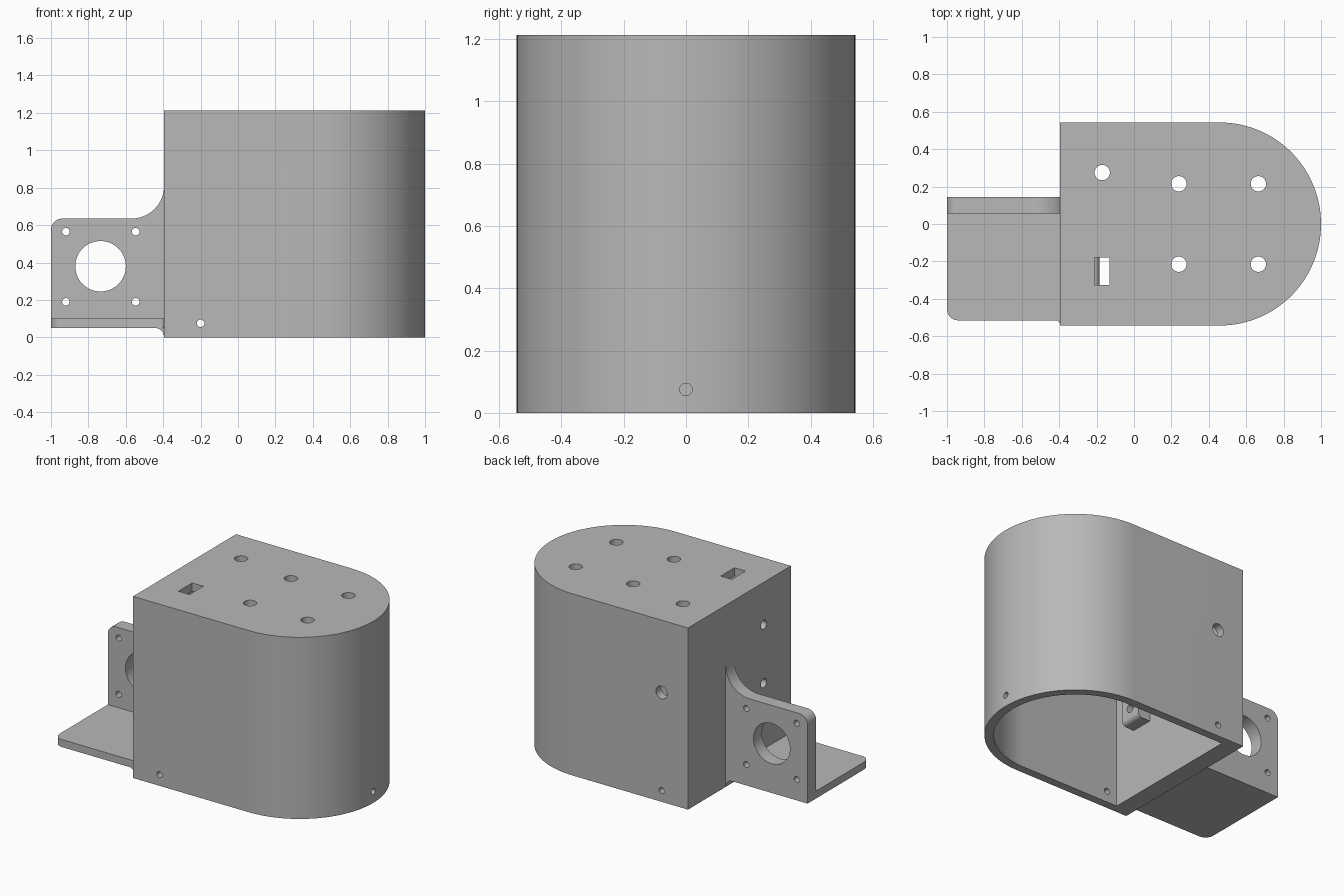
import bpy, bmesh, math
from mathutils import Vector

cube = bpy.data.objects.get("Cube")
if cube:
    bpy.data.objects.remove(cube, do_unlink=True)

grey = bpy.data.materials.new("plain grey")
grey.use_nodes = True
colour = (0.48, 0.48, 0.48, 1)
grey.diffuse_color = colour
grey.node_tree.nodes["Principled BSDF"].inputs["Base Color"].default_value = colour


def arc(cx, cy, r, start, end, n=12):
    """Points on an arc, angles in degrees."""
    angles = [math.radians(start + (end - start) * i / n) for i in range(n + 1)]
    return [(cx + r * math.cos(a), cy + r * math.sin(a)) for a in angles]


def circle(cx, cy, r, n=32):
    return arc(cx, cy, r, 0, 360, n)[:-1]


def rect(a0, a1, b0, b1):
    return [(a0, b0), (a1, b0), (a1, b1), (a0, b1)]


def prism(bm, profile, axis, lo, hi):
    """Extrude a 2D profile along an axis; the profile uses the other two axes in order."""
    def place(p, d):
        c = list(p)
        c.insert("xyz".index(axis), d)
        return Vector(c)
    face = bm.faces.new([bm.verts.new(place(p, lo)) for p in profile])
    out = bmesh.ops.extrude_face_region(bm, geom=[face])
    shift = place((0, 0), hi - lo)
    bmesh.ops.translate(bm, vec=shift, verts=[v for v in out["geom"] if isinstance(v, bmesh.types.BMVert)])


def solid(name, *prisms):
    bm = bmesh.new()
    for p in prisms:
        prism(bm, *p)
    bmesh.ops.recalc_face_normals(bm, faces=bm.faces)
    mesh = bpy.data.meshes.new(name)
    bm.to_mesh(mesh)
    bm.free()
    obj = bpy.data.objects.new(name, mesh)
    bpy.context.collection.objects.link(obj)
    mesh.materials.append(grey)
    return obj


def select(obj):
    bpy.ops.object.select_all(action="DESELECT")
    obj.select_set(True)
    bpy.context.view_layer.objects.active = obj


def cut(obj, *prisms):
    cutter = solid("cutter", *prisms)
    cutter.hide_render = True
    mod = obj.modifiers.new("cut", "BOOLEAN")
    mod.operation, mod.solver, mod.object = "DIFFERENCE", "EXACT", cutter
    select(obj)
    bpy.ops.object.modifier_apply(modifier=mod.name)
    bpy.data.objects.remove(cutter, do_unlink=True)


END, R, TOP, WALL = -0.395, 0.543, 1.213, 0.055
CX = 1 - R


def d_shape(x0, r):
    return [(x0, -r)] + arc(CX, 0, r, -90, 90, 64) + [(x0, r)]


# Hollow housing, open underneath
housing = solid("housing", (d_shape(END, R), "z", 0, TOP))
cut(housing, (d_shape(END + 0.12, R - WALL), "z", -0.1, TOP - WALL))

# Holes in the roof, walls and end
switch_y = -0.255
switch_holes = [(circle(switch_y, z, 0.03), "x", -0.6, -0.1) for z in (0.54, 0.93)]
roof_holes = [(circle(x, y, 0.041), "z", 1.1, 1.3)
              for x, y in ((-0.17, 0.275), (0.24, 0.215), (0.24, -0.215), (0.665, 0.215), (0.665, -0.215))]
cut(housing, *roof_holes, *switch_holes,
    (rect(-0.212, -0.13, -0.325, -0.18), "z", 1.1, 1.3),
    (circle(-0.2, 0.075, 0.02), "y", -0.7, 0.7),
    (circle(-0.2, 0.73, 0.042), "y", 0.4, 0.7),
    (circle(0, 0.075, 0.02), "x", 0.85, 1.1))

# Inner pad behind the two end holes
pad = solid("inner_pad", (arc(-0.215, 0.48, 0.03, 270, 360) + arc(-0.215, 0.99, 0.03, 0, 90)
                          + [(END + 0.119, 1.02), (END + 0.119, 0.45)], "y", -0.33, -0.18))
cut(pad, *switch_holes)

# Upright motor plate with a concave fillet into the housing
PLATE_TOP = 0.635
plate = solid("motor_plate", (
    [(END, 0.05), (END, PLATE_TOP + 0.175)]
    + arc(END - 0.175, PLATE_TOP + 0.175, 0.175, 0, -90, 20)[1:]
    + arc(-0.94, PLATE_TOP - 0.06, 0.06, 90, 180) + [(-1, 0.05)], "y", 0.055, 0.145))
cut(plate, (circle(-0.735, 0.38, 0.135, 64), "y", 0, 0.3),
    *[(circle(x, z, 0.02), "y", 0, 0.3) for x in (-0.92, -0.547) for z in (0.19, 0.565)])

# Shelf with rounded outer corner and small fillets at the housing
shelf = solid("shelf",
              ([(END, 0.145), (-1, 0.145)] + arc(-0.94, -0.455, 0.06, 180, 270)
               + arc(END - 0.025, -0.54, 0.025, 90, 0, 8), "z", 0.05, 0.1))
fillet = solid("shelf_fillet", (arc(END - 0.05, 0, 0.05, 0, 90) + [(END, 0.05)], "y", -0.515, 0.145))

for part in (housing, pad, plate, shelf, fillet):
    select(part)
    bpy.ops.object.shade_smooth_by_angle(angle=math.radians(30))
